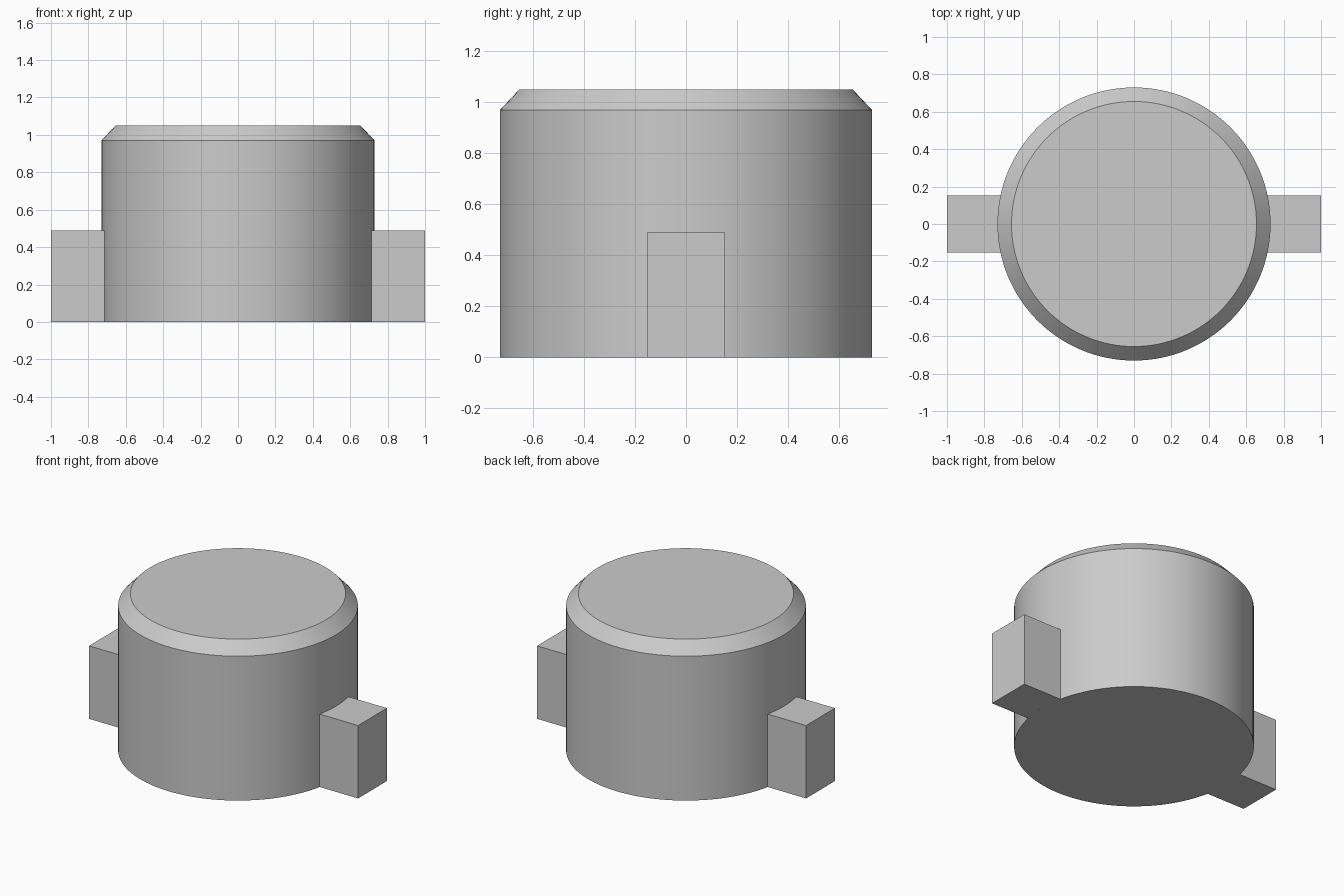
import bpy, bmesh, math

cube = bpy.data.objects.get("Cube")
if cube:
    bpy.data.objects.remove(cube, do_unlink=True)

RADIUS, TOP_RADIUS = 0.73, 0.655
SHOULDER, HEIGHT = 0.97, 1.05
LUG_REACH, LUG_HALF_WIDTH, LUG_HEIGHT = 1.0, 0.153, 0.49
SEGMENTS = 128

grey = bpy.data.materials.new("light_grey")
grey.use_nodes = True
colour = (0.6, 0.6, 0.6, 1)
grey.diffuse_color = colour
grey.node_tree.nodes["Principled BSDF"].inputs["Base Color"].default_value = colour


def finish(bm, name):
    """Turn a bmesh into a shaded, coloured object."""
    bmesh.ops.recalc_face_normals(bm, faces=bm.faces)
    mesh = bpy.data.meshes.new(name)
    bm.to_mesh(mesh)
    bm.free()
    mesh.materials.append(grey)
    obj = bpy.data.objects.new(name, mesh)
    bpy.context.collection.objects.link(obj)
    bpy.ops.object.select_all(action="DESELECT")
    obj.select_set(True)
    bpy.context.view_layer.objects.active = obj
    bpy.ops.object.shade_smooth_by_angle(angle=math.radians(30))
    return obj


def ring(bm, radius, z):
    step = math.tau / SEGMENTS
    return [bm.verts.new((radius * math.cos(i * step), radius * math.sin(i * step), z))
            for i in range(SEGMENTS)]


# Round body with a chamfered top rim
bm = bmesh.new()
rings = [ring(bm, r, z) for r, z in
         ((RADIUS, 0), (RADIUS, SHOULDER), (TOP_RADIUS, HEIGHT))]
for low, high in zip(rings, rings[1:]):
    for i in range(SEGMENTS):
        j = (i + 1) % SEGMENTS
        bm.faces.new((low[i], low[j], high[j], high[i]))
bm.faces.new(rings[0])
bm.faces.new(rings[-1])
finish(bm, "body")

# Side lugs, their inner ends curved to fit the body
for name, side in (("left_lug", 1), ("right_lug", -1)):
    bm = bmesh.new()
    outline = [(LUG_REACH, -LUG_HALF_WIDTH), (LUG_REACH, LUG_HALF_WIDTH)]
    spread = math.asin(LUG_HALF_WIDTH / RADIUS)
    steps = 10
    for i in range(steps + 1):
        a = spread * (1 - 2 * i / steps)
        outline.append((RADIUS * math.cos(a), RADIUS * math.sin(a)))
    base = bm.faces.new([bm.verts.new((side * x, y, 0)) for x, y in outline])
    lifted = bmesh.ops.extrude_face_region(bm, geom=[base], use_keep_orig=True)
    top = [v for v in lifted["geom"] if isinstance(v, bmesh.types.BMVert)]
    bmesh.ops.translate(bm, verts=top, vec=(0, 0, LUG_HEIGHT))
    finish(bm, name)
